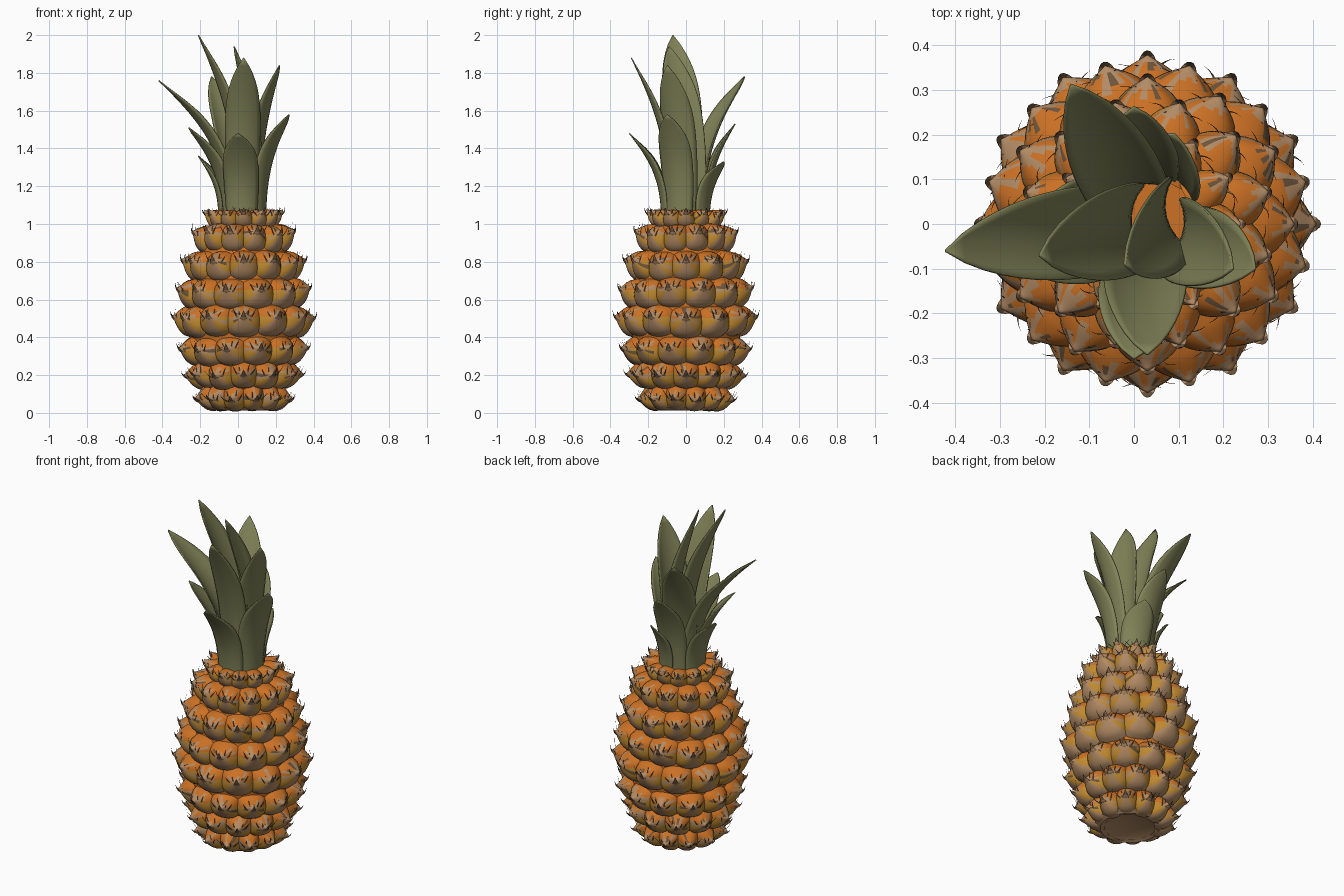
import bpy, bmesh, math, random
from mathutils import Vector

random.seed(4)
cube = bpy.data.objects.get("Cube")
if cube:
    bpy.data.objects.remove(cube, do_unlink=True)


def material(name, rgb):
    mat = bpy.data.materials.new(name)
    mat.use_nodes = True
    mat.diffuse_color = (*rgb, 1)
    mat.node_tree.nodes["Principled BSDF"].inputs["Base Color"].default_value = (*rgb, 1)
    return mat


ORANGE, OCHRE, TAN, BROWN = range(4)
fruit_mats = [material("orange", (0.60, 0.165, 0.018)), material("ochre", (0.52, 0.25, 0.03)),
              material("tan", (0.45, 0.26, 0.13)), material("dark brown", (0.15, 0.09, 0.045))]
leaf_mat = material("leaf green", (0.21, 0.22, 0.095))
AXIS = Vector((0.03, 0, 0))
EYES = 12


def finish(bm, name, mats, angle=50):
    bmesh.ops.recalc_face_normals(bm, faces=bm.faces)
    mesh = bpy.data.meshes.new(name)
    bm.to_mesh(mesh)
    bm.free()
    for mat in mats:
        mesh.materials.append(mat)
    obj = bpy.data.objects.new(name, mesh)
    bpy.context.collection.objects.link(obj)
    bpy.ops.object.select_all(action="DESELECT")
    obj.select_set(True)
    bpy.context.view_layer.objects.active = obj
    bpy.ops.object.shade_smooth_by_angle(angle=math.radians(angle))
    return obj


def polar(angle):
    return Vector((math.cos(angle), math.sin(angle), 0))


def power(value, exponent):
    return math.copysign(abs(value) ** exponent, value)


def eye_colour(down, r, streak, fibre, husk):
    """Tan husk below and streaks radiating above, ochre flanks, orange shoulders."""
    if down > husk or r <= 2:
        return TAN
    if down < 0.3 and r <= streak:
        return BROWN if fibre else TAN
    return OCHRE if down > -0.15 else ORANGE


def add_eye(bm, centre, out, side, up, half_w, half_h, depth):
    """Boxy dome drawn out into a raised beak."""
    segs, rings = 28, 7
    husk = random.uniform(0.35, 0.8)
    streaks = [random.choice((2, 3, 3, 4, 5, 6)) for s in range(segs)]
    fibres = [random.random() < 0.2 for s in range(segs)]
    tip = bm.verts.new(centre + out * (depth + 0.028) + up * 0.03)
    last = None
    for r in range(1, rings + 1):
        rho = r / rings
        beak = (1 - rho) ** 2.2
        lift = depth * (1 - rho ** 2.6) ** 0.6 + 0.028 * beak
        ring = []
        for s in range(segs):
            a = math.tau * s / segs
            ring.append(bm.verts.new(centre + side * half_w * rho * power(math.cos(a), 0.8) + out * lift
                                     + up * (half_h * rho * power(math.sin(a), 0.8) + 0.03 * beak)))
        for s in range(segs):
            n = (s + 1) % segs
            face = bm.faces.new((tip, ring[s], ring[n]) if last is None
                                else (last[s], ring[s], ring[n], last[n]))
            down = -math.sin(math.tau * (s + 0.5) / segs)
            face.material_index = eye_colour(down, r, streaks[s], fibres[s], husk)
        last = ring


def add_spike(bm, root, out, side, up, width, reach, rise, lean):
    """Flattened curved thorn, dark toward the tip."""
    steps, last = 4, None
    for i in range(steps + 1):
        t = i / steps
        c = root + out * reach * (1 - (1 - t) ** 2) + up * rise * t ** 1.4 + side * lean * t
        w = width * (1 - t) + 0.0008
        ring = [bm.verts.new(c + side * x * w + (out - up) * y * w * 0.25)
                for x, y in ((-1, 0), (0, 1), (1, 0), (0, -1))]
        if last:
            for k in range(4):
                face = bm.faces.new((last[k], last[(k + 1) % 4], ring[(k + 1) % 4], ring[k]))
                face.material_index = TAN if i <= 2 else BROWN
        last = ring
    bm.faces.new(last).material_index = BROWN


# Rows of fruit eyes: height, radius, half height, tilt of the outward axis
ROWS = [(0.085, 0.235, 0.075, -0.35), (0.205, 0.285, 0.08, -0.25), (0.33, 0.325, 0.082, -0.12),
        (0.485, 0.35, 0.088, 0), (0.63, 0.34, 0.085, 0.05), (0.775, 0.305, 0.085, 0.12),
        (0.92, 0.26, 0.08, 0.2), (1.015, 0.195, 0.055, 0.3)]
for i, (z, radius, half_h, tilt) in enumerate(ROWS):
    bm = bmesh.new()
    scale = half_h / 0.085
    for k in range(EYES):
        theta = math.tau * (k + 0.5 * ((i + 1) % 2)) / EYES
        flat = polar(theta)
        side = polar(theta + math.pi / 2)
        out = flat * math.cos(tilt) + Vector((0, 0, math.sin(tilt)))
        up = out.cross(side)
        depth = 0.075
        centre = AXIS + flat * (radius - depth) + Vector((0, 0, z + random.uniform(-0.006, 0.006)))
        add_eye(bm, centre, out, side, up, math.pi * radius / EYES * 1.06, half_h, depth)
        root = centre + out * (depth - 0.006)
        add_spike(bm, root, out, side, up, 0.026 * scale, 0.044, 0.055 * scale, 0)
        # Thin dry fibres fanning out around the main thorn
        for lean in (-0.06, -0.025, 0.03, 0.065):
            add_spike(bm, root + side * lean * 0.3, out, side, up, 0.005, random.uniform(0.005, 0.025),
                      random.uniform(0.045, 0.075) * scale, lean * 0.7)
    finish(bm, f"fruit_row_{i + 1}", fruit_mats)

# Solid core closing the gaps, with a shallow hollow underneath
core_profile = [(0, 0.035), (0.12, 0.03), (0.16, 0.012), (0.19, 0.03)]
core_profile += [(r - 0.05, z) for z, r, h, t in ROWS[:-1]] + [(0.16, 1.0), (0.145, 1.05), (0, 1.055)]
bm = bmesh.new()
verts = [bm.verts.new(AXIS + Vector((r, 0, z))) for r, z in core_profile]
edges = [bm.edges.new(pair) for pair in zip(verts, verts[1:])]
bmesh.ops.spin(bm, geom=verts + edges, cent=AXIS, axis=(0, 0, 1), angle=math.tau, steps=36)
bmesh.ops.remove_doubles(bm, verts=bm.verts, dist=0.0005)
for face in bm.faces:
    low = face.calc_center_median().z < 0.04
    face.material_index = TAN if low else ORANGE
finish(bm, "fruit_core", fruit_mats)

# Crown leaves: tip position, facing in degrees, base radius, width
LEAVES = [((-0.21, -0.07, 2.0), 188, 0.03, 0.20), ((-0.42, -0.06, 1.76), 186, 0.08, 0.20),
          ((-0.14, 0.31, 1.78), 115, 0.09, 0.18), ((0.03, -0.29, 1.88), -90, 0.09, 0.18),
          ((-0.02, -0.09, 1.94), 195, -0.05, 0.19), ((0.22, -0.10, 1.84), -20, 0.09, 0.18),
          ((0.27, -0.10, 1.58), -25, 0.125, 0.18), ((-0.26, -0.09, 1.51), 200, 0.11, 0.17),
          ((0.0, 0.26, 1.53), 95, 0.12, 0.17), ((0.0, -0.30, 1.48), -92, 0.13, 0.18),
          ((-0.21, 0.03, 1.36), 172, 0.125, 0.17), ((0.09, 0.20, 1.33), 62, 0.125, 0.16)]
CROWN = Vector((0.023, 0, 1.03))
LENGTHS, ACROSS = 20, 8
for i, (tip, facing, base_r, width) in enumerate(LEAVES):
    facing = math.radians(facing)
    direction, side = polar(facing), polar(facing + math.pi / 2)
    tip = Vector(tip)
    p0 = CROWN + direction * base_r
    height = tip.z - p0.z
    p1 = p0 + Vector((0, 0, height * 0.42))
    p2 = p0.lerp(tip, 0.28)
    p2.z = p0.z + height * 0.66
    bm = bmesh.new()
    rows = []
    for j in range(LENGTHS + 1):
        t = j / LENGTHS
        u = 1 - t
        c = p0 * u**3 + p1 * 3 * u * u * t + p2 * 3 * u * t * t + tip * t**3
        tangent = (p1 - p0) * u * u + (p2 - p1) * 2 * u * t + (tip - p2) * t * t
        normal = side.cross(tangent).normalized()
        taper = 1 if t < 0.5 else max(0.01, 1 - ((t - 0.5) / 0.5) ** 3) ** 0.85
        half = width / 2 * (0.88 + 0.14 * math.sin(math.pi * t)) * taper
        bend = 0.11 + 0.05 * t
        row = []
        for k in range(ACROSS + 1):
            a = (2 * k / ACROSS - 1) * half / bend * 1.1
            row.append(bm.verts.new(c + side * bend * math.sin(a) - normal * bend * (1 - math.cos(a))))
        rows.append(row)
    for low, high in zip(rows, rows[1:]):
        for k in range(ACROSS):
            bm.faces.new((low[k], low[k + 1], high[k + 1], high[k]))
    leaf = finish(bm, f"crown_leaf_{i + 1}", [leaf_mat], 60)
    shell = leaf.modifiers.new("thickness", "SOLIDIFY")
    shell.thickness = 0.006
    shell.offset = 0
